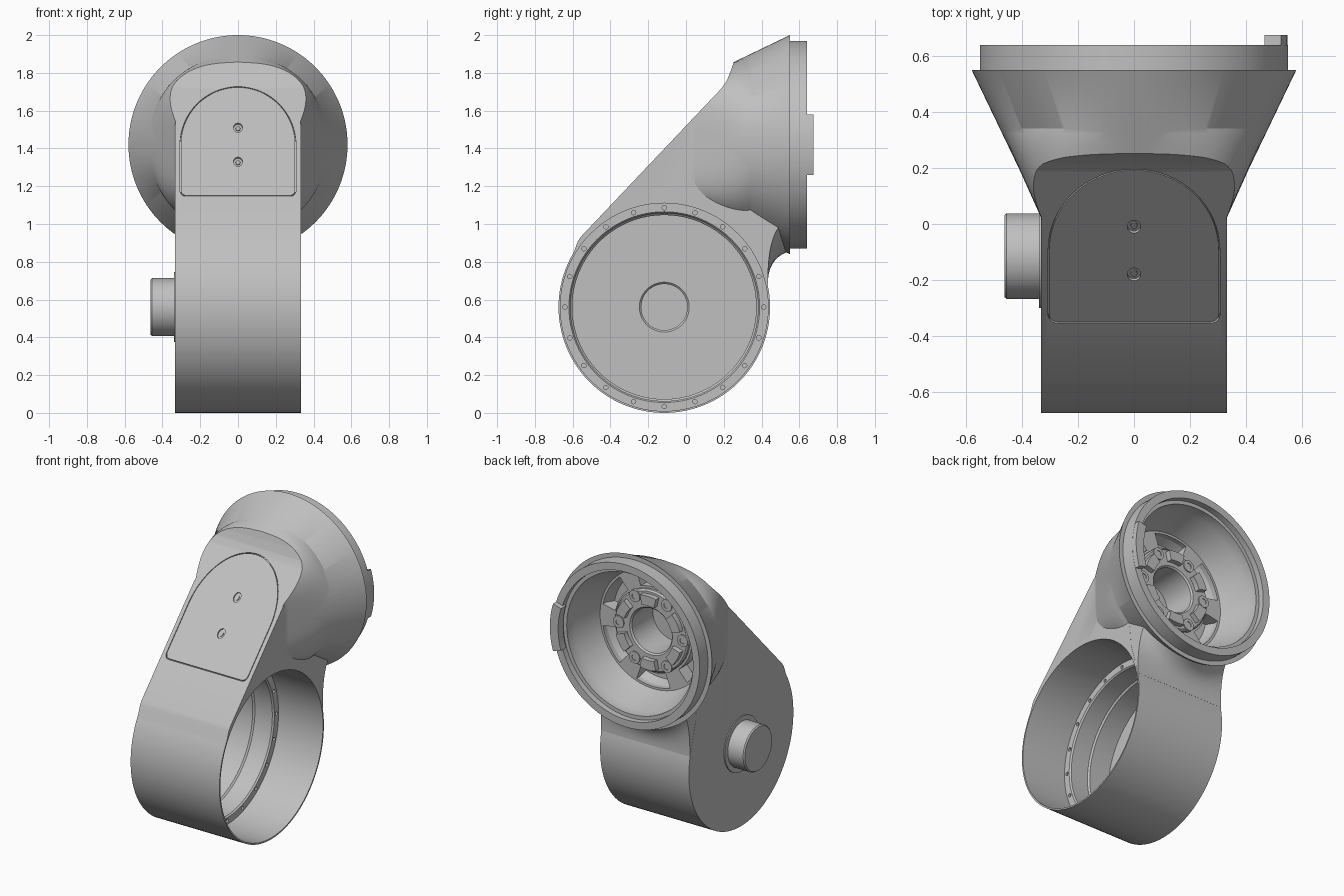
import bpy, bmesh
from math import sin, cos, pi, radians, hypot, sqrt, copysign

cube = bpy.data.objects.get("Cube")
if cube:
    bpy.data.objects.remove(cube, do_unlink=True)

grey = bpy.data.materials.new("satin grey")
grey.use_nodes = True
colour = (0.53, 0.53, 0.53, 1)
grey.diffuse_color = colour
grey.node_tree.nodes["Principled BSDF"].inputs["Base Color"].default_value = colour

DRUM_Y, DRUM_Z, DRUM_R = -0.115, 0.56, 0.56
CONE_Z = 1.42
SLOPE, RISE = 1.055, 1.52          # sloped front: z = SLOPE * y + RISE


def cone_radius(y):
    return 0.58 - 0.48 * (0.55 - y)


def finish(name, bm):
    bmesh.ops.remove_doubles(bm, verts=bm.verts, dist=1e-5)
    bmesh.ops.recalc_face_normals(bm, faces=bm.faces)
    mesh = bpy.data.meshes.new(name)
    bm.to_mesh(mesh)
    bm.free()
    mesh.materials.append(grey)
    ob = bpy.data.objects.new(name, mesh)
    bpy.context.collection.objects.link(ob)
    return ob


def drum_axis(u, v, d):            # u, v around the drum axis, d along x
    return d, DRUM_Y + u, DRUM_Z + v


def cone_axis(u, v, d):            # u, v around the cone axis, d along y
    return u, d, CONE_Z + v


def side(u, v, d):                 # side profile in y and z, extruded along x
    return d, u, v


def slope(u, v, d):                # front outline laid on the sloped face
    n = hypot(SLOPE, 1)
    return u, (v - RISE) / SLOPE - d * SLOPE / n, v + d / n


def lathe(name, profile, axis, seg=96):
    bm = bmesh.new()
    rings = [[bm.verts.new(axis(r * cos(2 * pi * i / seg), r * sin(2 * pi * i / seg), h))
              for i in range(seg)] for r, h in profile]
    for k, (r, h) in enumerate(profile):
        j = (k + 1) % len(profile)
        if r == 0 and profile[j][0] == 0:
            continue
        for i in range(seg):
            n = (i + 1) % seg
            bm.faces.new((rings[k][i], rings[k][n], rings[j][n], rings[j][i]))
    return finish(name, bm)


def add_loft(bm, sections):
    rings = [[bm.verts.new(p) for p in s] for s in sections]
    bm.faces.new(rings[0])
    bm.faces.new(rings[-1])
    for lo, hi in zip(rings, rings[1:]):
        for i in range(len(lo)):
            n = (i + 1) % len(lo)
            bm.faces.new((lo[i], lo[n], hi[n], hi[i]))


def loft(name, sections):
    bm = bmesh.new()
    add_loft(bm, sections)
    return finish(name, bm)


def prisms(name, outlines, axis, d0, d1):
    bm = bmesh.new()
    for pts in outlines:
        add_loft(bm, [[axis(u, v, d) for u, v in pts] for d in (d0, d1)])
    return finish(name, bm)


def arc(r, a0, a1, n, cu=0, cv=0):
    steps = [radians(a0 + (a1 - a0) * i / n) for i in range(n + 1)]
    return [(cu + r * cos(a), cv + r * sin(a)) for a in steps]


def sector(r0, r1, a0, a1, n=6):
    return arc(r1, a0, a1, n) + arc(r0, a1, a0, n)


def circles(count, ring_r, r, n=12):
    out = []
    for i in range(count):
        a = 2 * pi * i / count
        out.append(arc(r, 0, 360 - 360 / n, n - 1, ring_r * cos(a), ring_r * sin(a)))
    return out


def boolean(target, other, op):
    mod = target.modifiers.new(op.lower(), 'BOOLEAN')
    mod.operation, mod.solver, mod.object = op, 'EXACT', other
    bpy.context.view_layer.objects.active = target
    bpy.ops.object.modifier_apply(modifier=mod.name)
    bpy.data.objects.remove(other, do_unlink=True)


def arch(r, bottom, corner=0.03):
    return (arc(r, 0, 180, 32, 0, CONE_Z)
            + arc(corner, 180, 270, 5, corner - r, bottom + corner)
            + arc(corner, 270, 360, 5, r - corner, bottom + corner))


def shoulder_section(y, seg=96):   # squarish near the arm, round at the head
    r = max(cone_radius(y) + 0.006 - 0.03 * y, 0.328)
    e = 2 / (2 + 2.5 * (0.35 - y) / 0.35)
    angles = [2 * pi * (i + 0.5) / seg for i in range(seg)]
    return [cone_axis(copysign(r * abs(cos(a)) ** e, cos(a)),
                      copysign(r * abs(sin(a)) ** e, sin(a)), y) for a in angles]


def neck_section(x, steps=12):     # curve from the drum up to the head's underside
    end_y = 0.535 - 0.4 * x * x
    end_z = CONE_Z - sqrt(cone_radius(end_y) ** 2 - x * x) + 0.004
    a, b, c = (0.434, 0.68), (0.43, 0.81 + 0.8 * x * x), (end_y, end_z)
    curve = []
    for i in range(steps + 1):
        t = i / steps
        curve.append((x, *((1 - t) ** 2 * p + 2 * t * (1 - t) * q + t * t * s
                           for p, q, s in zip(a, b, c))))
    return curve + [(x, 0.33, 1.2), (x, 0.3, 0.75)]


# Drum and arm in one side profile
profile = arc(DRUM_R, 149, 376, 72, DRUM_Y, DRUM_Z)
profile += [(0.405, 0.78), (0.37, 0.9), (0.35, 1.1), (0.3, 1.4),
            (0.25, 1.53), (-0.03, 1.53), (-0.53, 0.975), (-0.573, 0.908)]
body = prisms("housing", [profile], side, -0.333, 0.333)

# Flared head with its collar
boolean(body, lathe("head", [(0, -0.1), (0.268, -0.1), (0.58, 0.55), (0.55, 0.55),
                             (0.55, 0.64), (0, 0.64)], cone_axis, 128), 'UNION')
# Shoulder blending the arm into the head, and the neck below it
ys = [-0.03 + 0.38 * i / 14 for i in range(15)]
boolean(body, loft("shoulder", [shoulder_section(y) for y in ys]), 'UNION')
xs = [0.3325 * i / 8 for i in range(-8, 9)]
boolean(body, loft("neck", [neck_section(x) for x in xs]), 'UNION')
# Side boss with flange
boolean(body, lathe("boss", [(0, -0.32), (0.185, -0.32), (0.185, -0.34), (0.153, -0.34),
                             (0.153, -0.455), (0.146, -0.463), (0, -0.463)], drum_axis, 64), 'UNION')

# Sloped front face ending in a scoop
front = [(-0.8, RISE - 0.8 * SLOPE), (0.19, RISE + 0.19 * SLOPE), (0.215, 1.757),
         (0.237, 1.81), (0.255, 1.866), (0.256, 2.2), (-0.8, 2.2)]
boolean(body, prisms("front_cut", [front], side, -1, 1), 'DIFFERENCE')

# Stepped drum bore and head cavity
boolean(body, lathe("bore", [(0, 0.4), (0.55, 0.4), (0.55, 0), (0.505, 0), (0.497, -0.01),
                             (0.497, -0.14), (0.487, -0.15), (0.487, -0.3), (0.132, -0.3),
                             (0.122, -0.31), (0.122, -0.44), (0, -0.44)], drum_axis), 'DIFFERENCE')
boolean(body, lathe("cavity", [(0, 0.8), (0.5, 0.8), (0.5, 0.6), (0.475, 0.6), (0.475, 0.52),
                               (0.36, 0.26), (0.15, 0.26), (0.15, 0.14), (0, 0.14)],
                    cone_axis), 'DIFFERENCE')
# Screw holes around the bore ledge
boolean(body, prisms("ledge_holes", circles(20, 0.526, 0.012), drum_axis, -0.02, 0.02), 'DIFFERENCE')
# Recess for the front panel
boolean(body, prisms("recess", [arch(0.307, 1.147)], slope, -0.012, 0.03), 'DIFFERENCE')

# Front panel with two screw holes
panel = prisms("front_panel", [arch(0.303, 1.151)], slope, -0.014, 0)
holes = [arc(0.024, 0, 345, 23, 0, z) for z in (1.33, 1.51)]
boolean(panel, prisms("panel_holes", holes, slope, -0.01, 0.01), 'DIFFERENCE')
screws = prisms("panel_screws", [arc(0.012, 0, 330, 11, 0, z) for z in (1.33, 1.51)],
                slope, -0.012, -0.004)

# Locating tab on the collar
tab = prisms("collar_tab", [sector(0.487, 0.549, -17, 17, 12)], cone_axis, 0.62, 0.675)

# Web plate with pockets inside the head, then hub, raised pads and bolt bosses
web = lathe("web_plate", [(0.2, 0.25), (0.37, 0.25), (0.415, 0.35), (0.2, 0.35)], cone_axis)
step = range(0, 360, 60)
boolean(web, prisms("pockets", [sector(0.29, 0.385, a + 11, a + 49) for a in step],
                    cone_axis, 0.2, 0.4), 'DIFFERENCE')
hub = lathe("hub", [(0.15, 0.25), (0.275, 0.25), (0.275, 0.365), (0.265, 0.375), (0.16, 0.375),
                    (0.15, 0.365)], cone_axis, 64)
pads = prisms("hub_pads", [sector(0.185, 0.25, a + 16, a + 44) for a in step], cone_axis, 0.36, 0.41)
bosses = prisms("bolt_bosses", circles(6, 0.24, 0.04, n=20), cone_axis, 0.3, 0.382)
boolean(bosses, prisms("bolt_holes", circles(6, 0.24, 0.02), cone_axis, 0.377, 0.4), 'DIFFERENCE')

# Smooth curves, sharp edges
bpy.ops.object.select_all(action='DESELECT')
for ob in (body, panel, screws, tab, web, hub, pads, bosses):
    ob.select_set(True)
bpy.context.view_layer.objects.active = body
bpy.ops.object.shade_smooth_by_angle(angle=radians(25))
